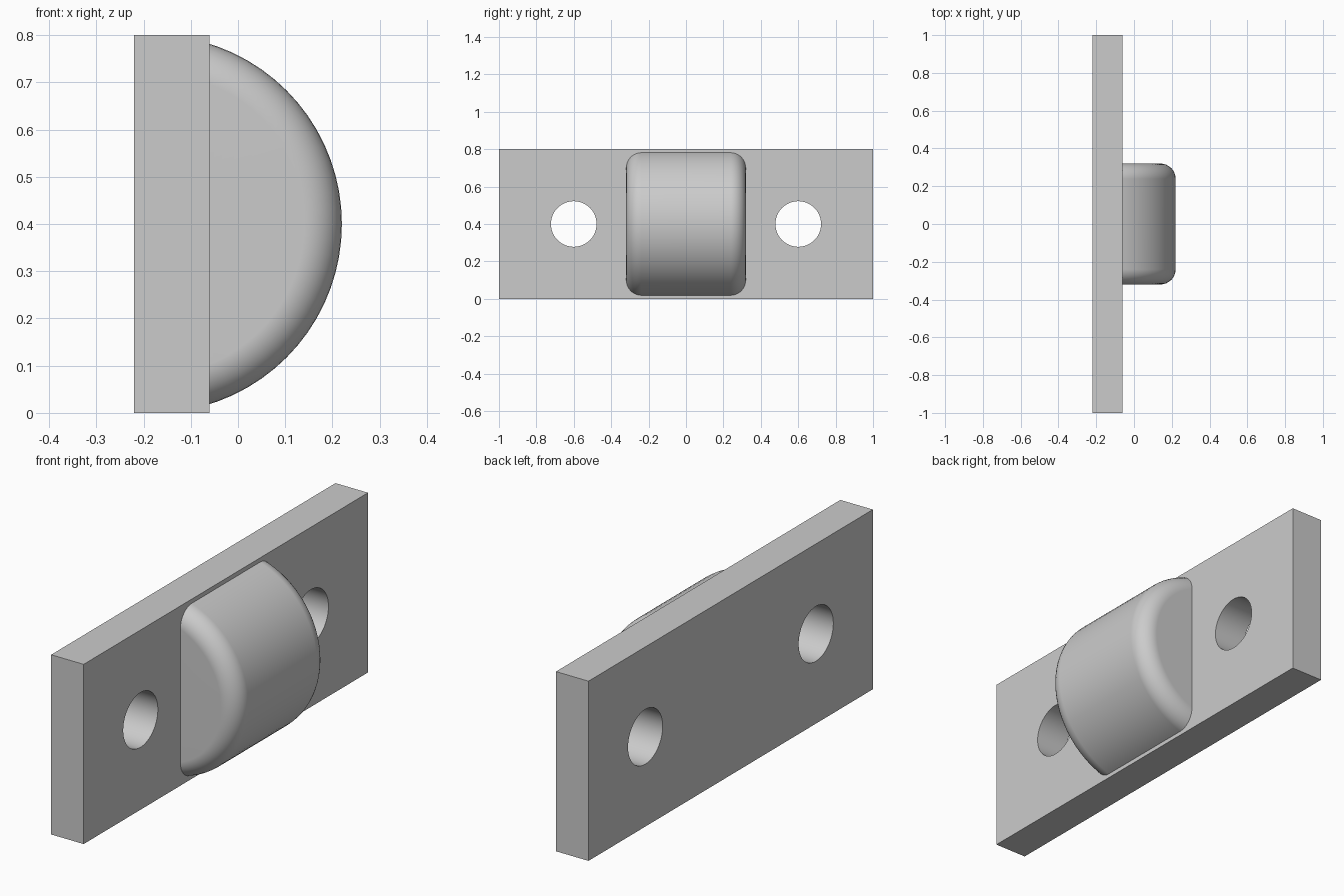
import bpy
import bmesh
from math import sin, cos, pi, radians
from mathutils import Matrix, Vector

cube = bpy.data.objects.get("Cube")
if cube:
    bpy.data.objects.remove(cube, do_unlink=True)

PLATE_BACK, PLATE_FRONT = -0.22, -0.06
HEIGHT = 0.8
MID_Z = HEIGHT / 2

grey = bpy.data.materials.new("light grey")
grey.use_nodes = True
colour = (0.6, 0.6, 0.6, 1)
grey.diffuse_color = colour
grey.node_tree.nodes["Principled BSDF"].inputs["Base Color"].default_value = colour


def make_object(name, bm):
    bmesh.ops.recalc_face_normals(bm, faces=bm.faces)
    mesh = bpy.data.meshes.new(name)
    bm.to_mesh(mesh)
    bm.free()
    mesh.materials.append(grey)
    obj = bpy.data.objects.new(name, mesh)
    bpy.context.collection.objects.link(obj)
    return obj


def activate(obj):
    bpy.ops.object.select_all(action='DESELECT')
    obj.select_set(True)
    bpy.context.view_layer.objects.active = obj


def shade(obj):
    activate(obj)
    bpy.ops.object.shade_smooth_by_angle(angle=radians(30))


# Mounting plate
bm = bmesh.new()
bmesh.ops.create_cube(bm, size=1)
bmesh.ops.scale(bm, vec=(PLATE_FRONT - PLATE_BACK, 2, HEIGHT), verts=bm.verts)
bmesh.ops.translate(bm, vec=((PLATE_FRONT + PLATE_BACK) / 2, 0, MID_Z), verts=bm.verts)
plate = make_object("mounting_plate", bm)

# Two screw holes through the plate
bm = bmesh.new()
for side in (-1, 1):
    place = Matrix.Translation((PLATE_BACK, side * 0.6, MID_Z)) @ Matrix.Rotation(pi / 2, 4, 'Y')
    bmesh.ops.create_cone(bm, cap_ends=True, segments=48, radius1=0.122,
                          radius2=0.122, depth=1, matrix=place)
cutter = make_object("screw_hole_cutter", bm)
cutter.hide_render = True
cut = plate.modifiers.new("screw holes", 'BOOLEAN')
cut.operation = 'DIFFERENCE'
cut.solver = 'EXACT'
cut.object = cutter
activate(plate)
bpy.ops.object.modifier_apply(modifier=cut.name)
bpy.data.objects.remove(cutter, do_unlink=True)
shade(plate)

# Rounded bumper: a filleted drum turned about the y axis, sliced flat at the back
RADIUS, HALF_WIDTH, FILLET, STEPS = 0.4, 0.32, 0.08, 8
centre = Vector((-0.18, 0, MID_Z))
corner = [(RADIUS - FILLET + FILLET * sin(a), HALF_WIDTH - FILLET + FILLET * cos(a))
          for a in (i * pi / 2 / STEPS for i in range(STEPS + 1))]
profile = [(0, HALF_WIDTH)] + corner
profile += [(r, -y) for r, y in reversed(profile)]

bm = bmesh.new()
verts = [bm.verts.new(centre + Vector((r, y, 0))) for r, y in profile]
edges = [bm.edges.new(pair) for pair in zip(verts, verts[1:])]
bmesh.ops.spin(bm, geom=verts + edges, cent=centre, axis=(0, 1, 0),
               angle=2 * pi, steps=72, use_duplicate=False)
bmesh.ops.remove_doubles(bm, verts=bm.verts, dist=0.0001)
slice_plane = bmesh.ops.bisect_plane(
    bm, geom=bm.verts[:] + bm.edges[:] + bm.faces[:],
    plane_co=(PLATE_FRONT - 0.03, 0, 0), plane_no=(1, 0, 0), clear_inner=True)
rim = [e for e in slice_plane["geom_cut"] if isinstance(e, bmesh.types.BMEdge)]
bmesh.ops.holes_fill(bm, edges=rim, sides=0)
bumper = make_object("rounded_bumper", bm)
shade(bumper)
flat_ends = bumper.modifiers.new("flat end shading", 'WEIGHTED_NORMAL')
flat_ends.keep_sharp = True
